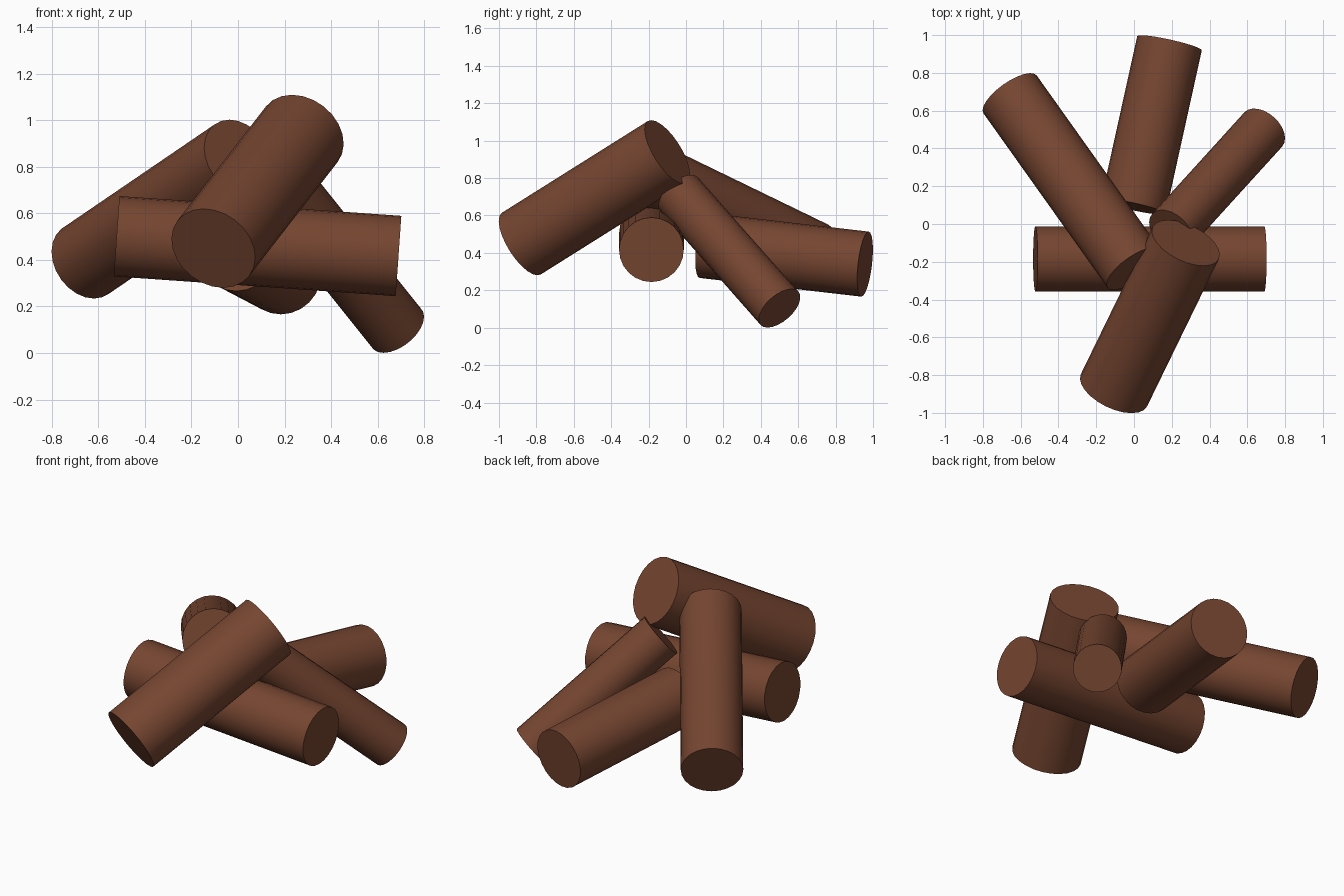
import bpy
from mathutils import Vector

if "Cube" in bpy.data.objects:
    bpy.data.objects.remove(bpy.data.objects["Cube"])

# Single bark colour for every log
bark = bpy.data.materials.new("brown bark")
bark.diffuse_color = (0.18, 0.06, 0.03, 1)
bark.use_nodes = True
bark.node_tree.nodes["Principled BSDF"].inputs["Base Color"].default_value = bark.diffuse_color


def log(name, a, b, r, sides=24):
    """Straight cylinder of radius r between points a and b."""
    a, b = Vector(a), Vector(b)
    d = b - a
    bpy.ops.mesh.primitive_cylinder_add(vertices=sides, radius=r, depth=d.length,
                                        location=(a + b) / 2)
    ob = bpy.context.object
    ob.name = name
    ob.rotation_euler = d.to_track_quat('Z', 'Y').to_euler()
    ob.data.materials.append(bark)
    bpy.ops.object.shade_smooth_by_angle()
    return ob


# Pile of firewood: outer end, inner end, radius
log("cross_log", (-0.522, -0.185, 0.502), (0.690, -0.185, 0.417), 0.173)
log("front_log", (-0.106, -0.88, 0.45), (0.274, -0.10, 0.94), 0.195)
log("left_log", (-0.656, 0.686, 0.395), (0.0, -0.236, 0.842), 0.173)
log("right_log", (0.684, 0.50, 0.104), (0.196, -0.037, 0.714), 0.135)
log("back_log", (0.188, 0.957, 0.340), (-0.003, 0.092, 0.440), 0.175)
